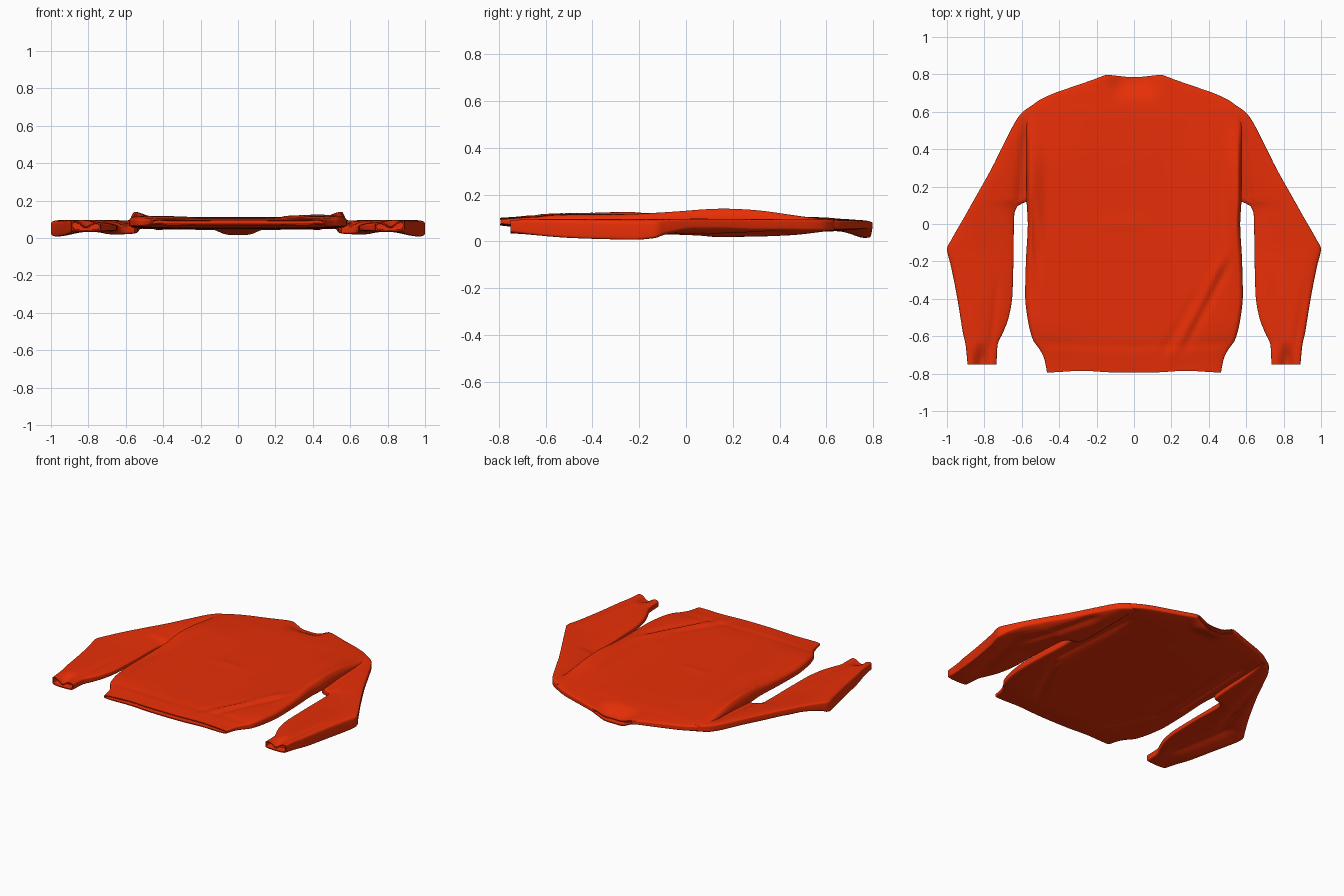
import bpy, bmesh, math

red = bpy.data.materials.new("red_knit")
red.diffuse_color = (0.80, 0.028, 0.002, 1)


def curve(ys, vs, y):
    """Monotone cubic interpolation, so outlines never overshoot."""
    n = len(ys)
    d = [(vs[i + 1] - vs[i]) / (ys[i + 1] - ys[i]) for i in range(n - 1)]
    m = [d[0]] + [0 if a * b <= 0 else 2 * a * b / (a + b) for a, b in zip(d, d[1:])] + [d[-1]]
    i = max(k for k in range(n - 1) if ys[k] <= y or k == 0)
    h = ys[i + 1] - ys[i]
    t = (y - ys[i]) / h
    return ((2*t**3 - 3*t*t + 1) * vs[i] + (t**3 - 2*t*t + t) * h * m[i]
            + (3*t*t - 2*t**3) * vs[i + 1] + (t**3 - t*t) * h * m[i + 1])


def fold(x, y, x0, y0, x1, y1, width, height):
    """Soft crease along a line, fading out at its ends."""
    dx, dy = x1 - x0, y1 - y0
    L = math.hypot(dx, dy)
    t = ((x - x0) * dx + (y - y0) * dy) / L
    s = ((x - x0) * dy - (y - y0) * dx) / L
    over = max(0, -t, t - L)
    return height * math.exp(-(s / width) ** 2 - (over / 0.09) ** 2)


def ramp(a, b, v):
    t = min(1, max(0, (v - a) / (b - a)))
    return t * t * (3 - 2 * t)


def garment_part(name, rows, shape, steps, segs, power, lip, open_start, open_end, mirror=1):
    """Loft along y. Row: y, x0, x1, bottom/top z at x0, bottom/top z at x1.
    lip: how sharply the bottom turns down (or up) towards x1."""
    cols = list(zip(*rows))
    ys = cols[0]
    sample = [ys[0] + (ys[-1] - ys[0]) * k / steps for k in range(steps + 1)]
    # rings: (station y, y shift, wall inset)
    rings = [(y, 0, 0) for y in sample]
    if open_start:
        rings = [(ys[0], 0.05, 0.009), (ys[0], 0, 0.007)] + rings
    if open_end:
        rings += [(ys[-1], 0, 0.007), (ys[-1], -0.04, 0.009)]
    bm = bmesh.new()
    loops = []
    for y, shift, inset in rings:
        x0, x1, b0, t0, b1, t1 = [curve(ys, c, y) for c in cols[1:]]
        loop = []
        for k in range(segs):
            a = 2 * math.pi * (k + 0.5) / segs
            c, s = math.cos(a), math.sin(a)
            x = (x0 + x1) / 2 + ((x1 - x0) / 2 - inset) * c
            f = (c + 1) / 2
            bot, top = b0 + (b1 - b0) * f ** lip, t0 + (t1 - t0) * f ** 0.7
            half = max(0.002, (top - bot) / 2 - inset)
            z = (bot + top) / 2 + half * math.copysign(abs(s) ** power, s)
            dy, dz = shape(x, y, s)
            loop.append(bm.verts.new((mirror * x, y + dy + shift, max(0, z + dz))))
        loops.append(loop)
    for A, B in zip(loops, loops[1:]):
        for k in range(segs):
            j = (k + 1) % segs
            bm.faces.new((A[k], A[j], B[j], B[k]))
    bm.faces.new(loops[0])
    bm.faces.new(loops[-1])
    bmesh.ops.recalc_face_normals(bm, faces=bm.faces)
    me = bpy.data.meshes.new(name)
    bm.to_mesh(me)
    bm.free()
    ob = bpy.data.objects.new(name, me)
    bpy.context.collection.objects.link(ob)
    me.materials.append(red)
    bpy.context.view_layer.objects.active = ob
    ob.select_set(True)
    bpy.ops.object.shade_smooth_by_angle(angle=math.radians(50))
    ob.select_set(False)


def body_shape(x, y, s):
    ax = abs(x)
    # sagging neckline
    dz = -0.038 * math.exp(-(x / 0.115) ** 4) * ramp(0.64, 0.79, y)
    dy = -0.015 * math.exp(-(x / 0.11) ** 2) * ramp(0.70, 0.80, y)
    dy += 0.010 * math.exp(-((ax - 0.28) / 0.12) ** 2) * ramp(-0.70, -0.79, y)
    if s > 0:
        w = min(1, s * 4)
        # sides lift gradually into the armhole ridge
        dz += w * 0.012 * ramp(0.15, 0.50, ax) * ramp(-0.75, -0.5, y) * ramp(0.6, 0.3, y)
        dz += w * 0.030 * math.exp(-((y - 0.17) / 0.28) ** 2) * ramp(0.46, 0.56, ax)
        w = min(1, s * 3)
        dz += w * (fold(x, y, 0.26, -0.60, 0.44, -0.25, 0.03, 0.008)   # drape creases
                   + fold(x, y, 0.20, -0.62, 0.32, -0.42, 0.025, -0.006)
                   + fold(x, y, 0.33, -0.55, 0.46, -0.30, 0.022, -0.009)
                   + fold(x, y, -0.52, -0.15, -0.54, 0.05, 0.02, -0.008)
                   + fold(x, y, -0.10, 0.0, -0.05, 0.0, 0.03, 0.003)
                   + fold(ax, y, 0.0, -0.655, 0.45, -0.64, 0.025, -0.003))  # hem band
    else:
        w = min(1, -s * 3)
        dz += w * (fold(ax, y, 0.50, -0.10, 0.47, 0.45, 0.02, 0.012)
                   + fold(ax, y, 0.44, -0.25, 0.42, 0.30, 0.018, -0.006)
                   + fold(ax, y, 0.30, -0.55, 0.45, -0.25, 0.025, 0.008))
    return dy, dz


def sleeve_shape(x, y, s):
    dz = 0
    if s > 0:
        w = min(1, s * 2)
        dz -= w * 0.032 * math.exp(-((x - 0.815) / 0.035) ** 2) * ramp(-0.62, -0.74, y)  # cuff dip
        dz += w * (fold(x, y, 0.76, -0.60, 0.74, -0.40, 0.02, -0.005)
                   + fold(x, y, 0.87, -0.60, 0.90, -0.42, 0.02, -0.004)
                   + fold(x, y, 0.61, 0.12, 0.59, 0.42, 0.025, -0.010))
    else:
        w = min(1, -s * 2)
        dz += w * (fold(x, y, 0.80, -0.05, 0.68, 0.35, 0.03, 0.015)
                   + fold(x, y, 0.80, -0.50, 0.86, -0.15, 0.035, 0.012))
    return 0, dz


# body: y, half width, bottom z, top z
body = [(-0.795, 0.465, 0.068, 0.101), (-0.72, 0.48, 0.060, 0.106), (-0.67, 0.505, 0.055, 0.109),
        (-0.62, 0.54, 0.052, 0.110), (-0.50, 0.57, 0.049, 0.111), (-0.38, 0.582, 0.047, 0.111),
        (-0.20, 0.578, 0.046, 0.111), (0.0, 0.568, 0.045, 0.110), (0.15, 0.575, 0.044, 0.109),
        (0.40, 0.575, 0.043, 0.107), (0.55, 0.577, 0.043, 0.104), (0.60, 0.572, 0.043, 0.102),
        (0.65, 0.525, 0.044, 0.098), (0.69, 0.45, 0.046, 0.096), (0.74, 0.31, 0.049, 0.093),
        (0.775, 0.21, 0.052, 0.092), (0.80, 0.15, 0.055, 0.090)]
garment_part("sweater_body", [(y, -w, w, b, t, b, t) for y, w, b, t in body],
             body_shape, 110, 200, 0.30, 1, True, True)

# sleeves: y, inner x, outer x, inner bottom/top z, outer bottom/top z
sleeve = [(-0.75, 0.735, 0.89, 0.034, 0.086, 0.034, 0.098), (-0.65, 0.73, 0.90, 0.032, 0.083, 0.018, 0.101),
          (-0.58, 0.70, 0.915, 0.033, 0.080, 0.008, 0.102), (-0.50, 0.67, 0.928, 0.034, 0.077, 0.000, 0.103),
          (-0.38, 0.65, 0.948, 0.034, 0.074, -0.006, 0.103), (-0.22, 0.645, 0.98, 0.034, 0.072, -0.010, 0.102),
          (-0.13, 0.643, 1.00, 0.032, 0.071, 0.000, 0.102), (-0.09, 0.643, 0.98, 0.030, 0.071, 0.022, 0.102),
          (0.05, 0.64, 0.90, 0.024, 0.070, 0.050, 0.103), (0.10, 0.62, 0.872, 0.020, 0.069, 0.050, 0.103),
          (0.13, 0.55, 0.855, 0.018, 0.068, 0.050, 0.103), (0.30, 0.535, 0.76, 0.020, 0.080, 0.045, 0.100),
          (0.45, 0.53, 0.685, 0.026, 0.090, 0.045, 0.097), (0.59, 0.52, 0.605, 0.042, 0.098, 0.045, 0.094),
          (0.635, 0.50, 0.545, 0.048, 0.095, 0.050, 0.090)]
for side, m in (("right", 1), ("left", -1)):
    garment_part(side + "_sleeve", sleeve, sleeve_shape, 90, 80, 0.25, 4, True, False, m)
